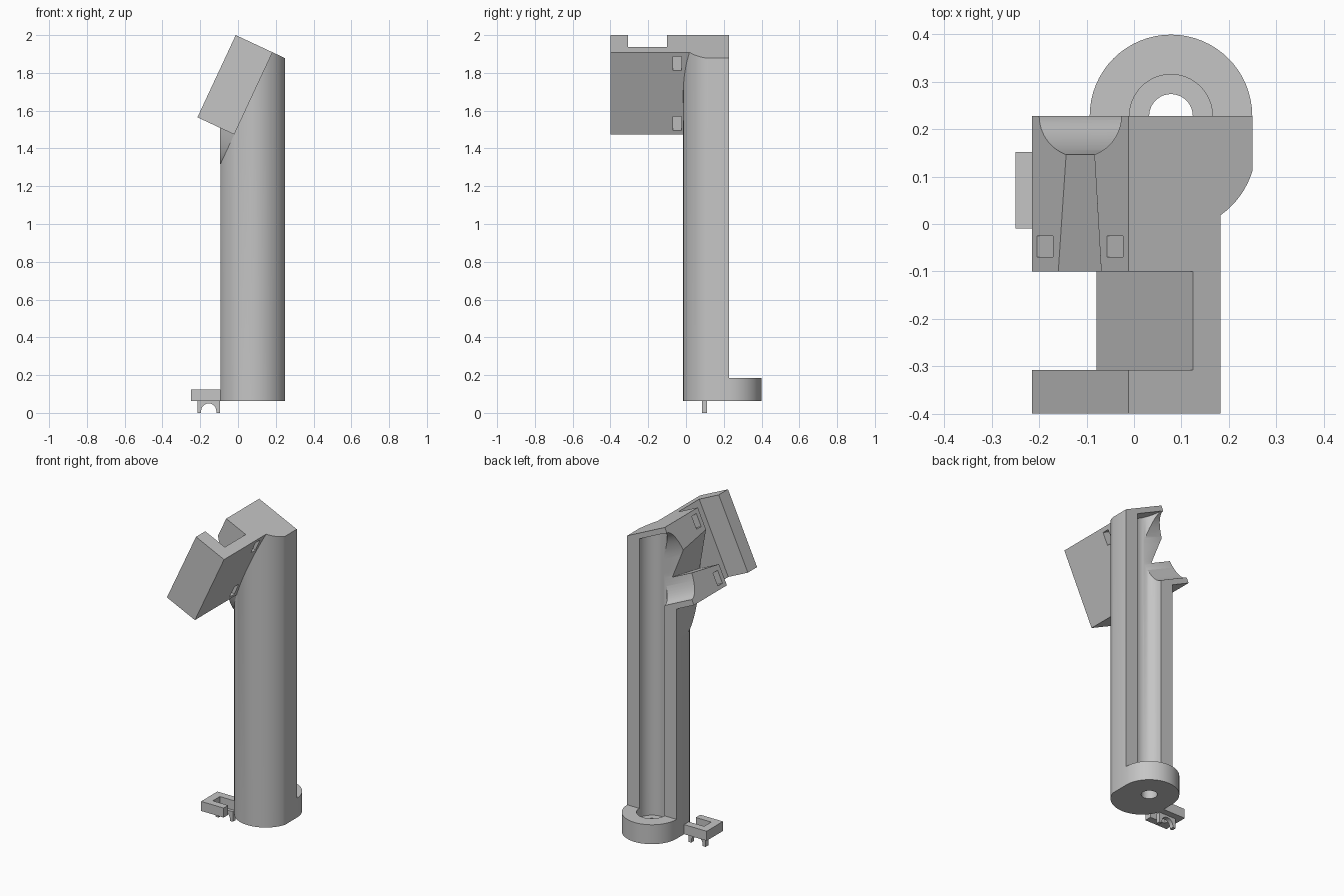
import bpy, bmesh, math
from mathutils import Vector

cube = bpy.data.objects.get("Cube")
if cube:
    bpy.data.objects.remove(cube, do_unlink=True)

grey = bpy.data.materials.new("plain grey")
grey.use_nodes = True
grey.diffuse_color = (0.56, 0.56, 0.56, 1)
grey.node_tree.nodes["Principled BSDF"].inputs["Base Color"].default_value = grey.diffuse_color

# Shared dimensions
CX, FRONT_Y, BACK_Y = 0.078, 0.165, 0.228
R, FRONT_R, BORE = 0.1715, 0.18, 0.0875
FLOOR = 0.063
TILT = math.radians(25)
U = Vector((math.sin(TILT), 0, math.cos(TILT)))     # along the tilted head
N = Vector((-math.cos(TILT), 0, math.sin(TILT)))    # out of the tilted head
O = Vector((-0.020, 0, 1.474))
HEAD_L, HEAD_T = 0.48, 0.215


def head_point(u, n, y):
    return O + U * u + N * n + Vector((0, y, 0))


def top_z(x, u):
    """Height at x of the tilted plane across the head at distance u."""
    p = head_point(u, 0, 0)
    return p.z - math.tan(TILT) * (x - p.x)


def loft(name, ring0, ring1):
    """Closed solid between two matching rings."""
    bm = bmesh.new()
    a = [bm.verts.new(p) for p in ring0]
    b = [bm.verts.new(p) for p in ring1]
    bm.faces.new(a)
    bm.faces.new(b)
    for i in range(len(a)):
        j = (i + 1) % len(a)
        bm.faces.new((a[i], a[j], b[j], b[i]))
    bmesh.ops.recalc_face_normals(bm, faces=bm.faces)
    mesh = bpy.data.meshes.new(name)
    bm.to_mesh(mesh)
    bm.free()
    mesh.materials.append(grey)
    obj = bpy.data.objects.new(name, mesh)
    bpy.context.collection.objects.link(obj)
    return obj


def head_box(name, u, n, y):
    """Box aligned with the tilted head."""
    ring = lambda v: [head_point(a, b, v) for a, b in
                      ((u[0], n[0]), (u[1], n[0]), (u[1], n[1]), (u[0], n[1]))]
    return loft(name, ring(y[0]), ring(y[1]))


def arc(cx, cy, rx, ry, start, end, steps=32):
    angles = [math.radians(start + (end - start) * i / steps) for i in range(steps + 1)]
    return [(cx + rx * math.cos(t), cy + ry * math.sin(t)) for t in angles]


def column(name, pts, z0, z1):
    """Upright prism; z1 is a height or a function of x."""
    top = z1 if callable(z1) else (lambda x: z1)
    return loft(name, [(x, y, z0) for x, y in pts], [(x, y, top(x)) for x, y in pts])


def combine(target, other, operation):
    mod = target.modifiers.new("join", 'BOOLEAN')
    mod.operation, mod.object, mod.solver = operation, other, 'EXACT'
    bpy.context.view_layer.objects.active = target
    bpy.ops.object.modifier_apply(modifier=mod.name)
    bpy.data.objects.remove(other, do_unlink=True)


# Handle and foot start as one full rounded column
side = math.degrees(math.acos(R / FRONT_R))
front_arc = arc(CX, FRONT_Y, FRONT_R, FRONT_R, 180 + side, 360 - side)
outline = front_arc + arc(CX, BACK_Y, R, R, 0, 180)
body = column("handle_and_head", outline, FLOOR, lambda x: top_z(x, 0.6))

# Tilted head and the elbow that blends the handle into it
combine(body, head_box("head", (0, 0.55), (0, 0.25), (-0.4, 0.45)), 'UNION')
left = [p for p in front_arc if p[0] < CX - 0.01]
lower = [(left[0][0], 0.35)] + left + [(left[-1][0], 0.35)]
on_plane = [head_point((x - O.x) / U.x, 0, y) for x, y in lower]
reach = [p + N * ((p.x - CX + R) / -N.x + 0.001) for p in on_plane]
combine(body, loft("elbow", [p - N * 0.02 for p in on_plane], reach), 'UNION')

# Trim the outer and top faces of the head
combine(body, head_box("outer_trim", (-0.3, 1), (HEAD_T, 0.9), (-0.6, 0.6)), 'DIFFERENCE')
combine(body, head_box("top_trim", (HEAD_L, 1), (-0.9, 0.9), (-0.6, 0.6)), 'DIFFERENCE')

# Duct through the head, long bore, and the hole in the foot
duct = [(0.445, 0.5)] + arc(0.24, BACK_Y, 0.205, BORE - 0.0005, 360, 180) + [(0.035, 0.5)]
duct = [(u, max(y, 0.145)) for u, y in duct]
inner = [head_point(u, (O.x + U.x * u - CX) / -N.x, y) for u, y in duct]
outer = [head_point(u, 0.25, y) for u, y in duct]
combine(body, loft("duct", inner, outer), 'DIFFERENCE')
bore = arc(CX, BACK_Y, BORE, BORE, 0, 360, 64)[:-1]
combine(body, column("bore", bore, 0.125, lambda x: top_z(x, 0.447)), 'DIFFERENCE')
hole = arc(CX, BACK_Y, 0.046, 0.046, 0, 360, 48)[:-1]
combine(body, column("hole", hole, 0, 0.15), 'DIFFERENCE')

# Open the back above the foot
back = [(-0.6, BACK_Y), (0.6, BACK_Y), (0.6, 0.7), (-0.6, 0.7)]
combine(body, column("back_trim", back, 0.185, 2.5), 'DIFFERENCE')

# Notch across the head and the two strap slots
combine(body, head_box("notch", (-0.1, 0.6), (0.065, 0.3), (-0.308, -0.1)), 'DIFFERENCE')
for low in (0.024, 0.374):
    combine(body, head_box("slot", (low, low + 0.08), (-0.05, 0.3), (-0.07, -0.025)), 'DIFFERENCE')


# Flaring groove from the duct to the notch
def groove(lo, hi, y):
    return [head_point(hi, HEAD_T + 0.002, y), head_point(lo, HEAD_T + 0.002, y), head_point(lo, 0.066, y)]


combine(body, loft("groove", groove(0.17, 0.312, 0.15), groove(0.13, 0.347, -0.103)), 'DIFFERENCE')

# Side clip: open frame with an arched tab below it
clip = [(-0.08, 0.152), (-0.25, 0.152), (-0.25, -0.01), (-0.093, -0.01),
        (-0.093, 0.035), (-0.2, 0.035), (-0.2, 0.105), (-0.08, 0.105)]
side_clip = column("side_clip", clip, FLOOR, 0.123)
tab = [(-0.215, FLOOR), (-0.215, 0), (-0.195, 0)] + arc(-0.155, 0.01, 0.04, 0.04, 180, 0, 20)
tab += [(-0.115, 0), (-0.095, 0), (-0.095, FLOOR)]
clip_tab = loft("clip_tab", [(x, 0.085, z) for x, z in tab], [(x, 0.112, z) for x, z in tab])

for obj in (body, side_clip, clip_tab):
    bpy.ops.object.select_all(action='DESELECT')
    obj.select_set(True)
    bpy.context.view_layer.objects.active = obj
    bpy.ops.object.shade_smooth_by_angle(angle=math.radians(30))
